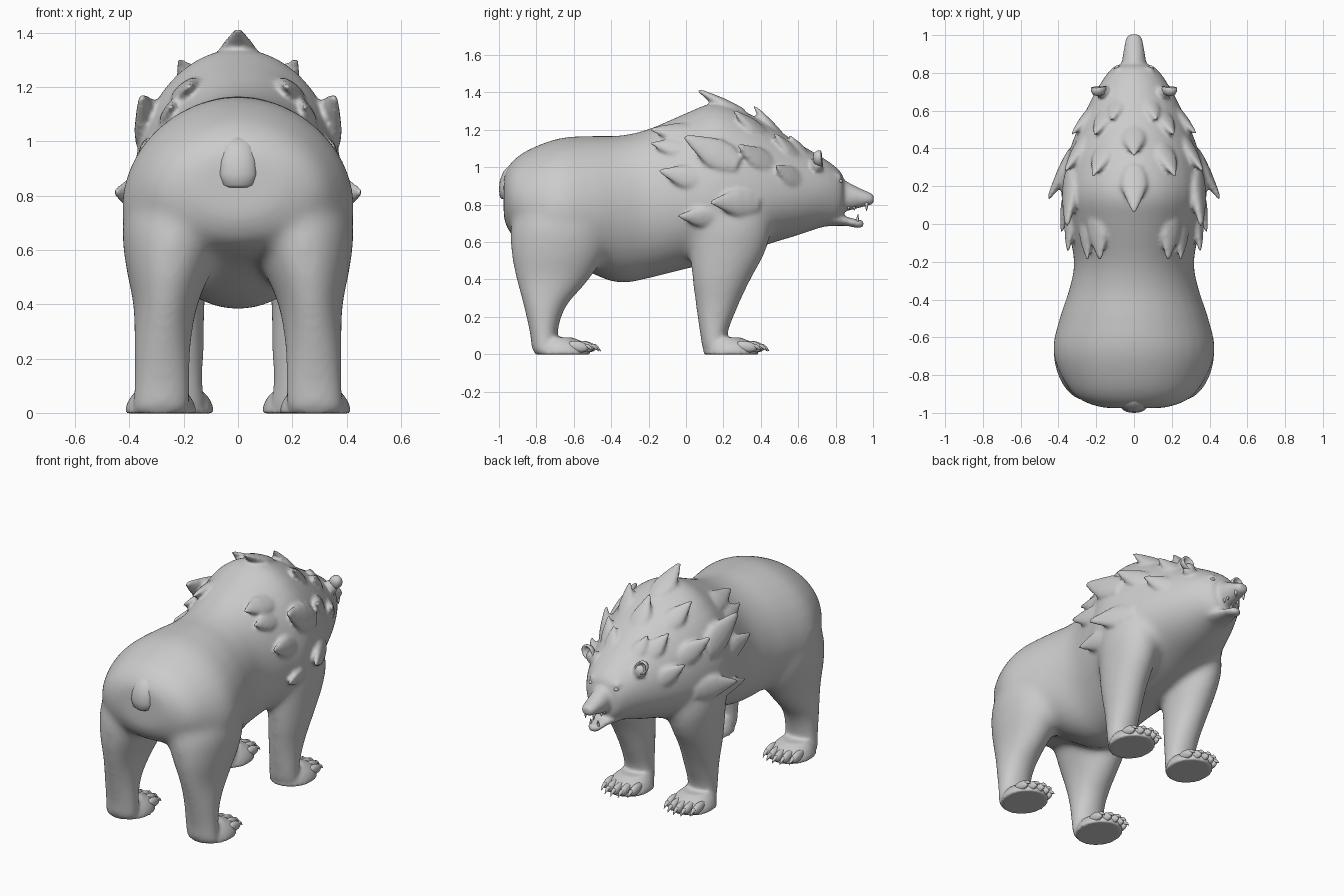
import bpy, bmesh, math
from mathutils import Vector, Matrix
from mathutils.bvhtree import BVHTree

if "Cube" in bpy.data.objects:
    bpy.data.objects.remove(bpy.data.objects["Cube"])

X, Y, Z = Vector((1, 0, 0)), Vector((0, 1, 0)), Vector((0, 0, 1))


def spline(rows, steps):
    """Catmull-Rom interpolation of tuples."""
    out, n = [], len(rows)
    for i in range(n - 1):
        p = [rows[max(0, min(n - 1, i + k))] for k in (-1, 0, 1, 2)]
        for s in range(steps):
            t = s / steps
            out.append(tuple(0.5 * (2 * b + (c - a) * t + (2 * a - 5 * b + 4 * c - d) * t * t
                       + (3 * b - a - 3 * c + d) * t ** 3) for a, b, c, d in zip(*p)))
    return out + [rows[-1]]


def loft(bm, rings):
    """Skin rings of points and cap both ends."""
    loops = [[bm.verts.new(p) for p in r] for r in rings]
    n = len(loops[0])
    faces = [bm.faces.new((a[i], a[(i + 1) % n], b[(i + 1) % n], b[i]))
             for a, b in zip(loops, loops[1:]) for i in range(n)]
    faces += [bm.faces.new(loops[0]), bm.faces.new(loops[-1])]
    bmesh.ops.recalc_face_normals(bm, faces=faces)


def circle(n):
    return [(math.cos(math.tau * i / n), math.sin(math.tau * i / n)) for i in range(n)]


def trunk(bm, rows, steps=5, n=32):
    """Loft along y from rows of (y, half width, top, widest level, bottom)."""
    loft(bm, [[Vector((w * c, y, mid + s * ((top - mid) if s > 0 else (mid - bot))))
               for c, s in circle(n)] for y, w, top, mid, bot in spline(rows, steps)])


def column(bm, rows, side, steps=4, n=24):
    """Loft upwards from rows of (z, x, y, x radius, y radius)."""
    loft(bm, [[Vector((side * (x + rx * c), y + ry * s, z)) for c, s in circle(n)]
              for z, x, y, rx, ry in spline(rows, steps)])


def ball(bm, c, r, rot=0.0):
    m = Matrix.Translation(c) @ Matrix.Rotation(rot, 4, 'X') @ Matrix.Diagonal((*r, 1))
    bmesh.ops.create_uvsphere(bm, u_segments=16, v_segments=10, radius=1, matrix=m)


def spike(bm, base, tip, r, lift=0.0):
    """Curved cone for claws and teeth."""
    base, tip = Vector(base), Vector(tip)
    u = (tip - base).normalized().cross(X).normalized()
    loft(bm, [[base.lerp(tip, t) + Z * lift * math.sin(math.pi * t) + (X * c + u * s) * r * k
               for c, s in circle(8)] for t, k in ((0, 1), (.4, .85), (.75, .5), (1, .08))])


def finish(name, bm):
    me = bpy.data.meshes.new(name)
    bm.to_mesh(me)
    bm.free()
    for p in me.polygons:
        p.use_smooth = True
    ob = bpy.data.objects.new(name, me)
    bpy.context.collection.objects.link(ob)
    return ob


def fuse(bm, voxel, relax):
    """Merge overlapping shells into one relaxed skin."""
    ob = finish("cage", bm)
    mod = ob.modifiers.new("fuse", 'REMESH')
    mod.mode, mod.voxel_size = 'VOXEL', voxel
    mod = ob.modifiers.new("relax", 'SMOOTH')
    mod.factor, mod.iterations = .5, relax
    out = bmesh.new()
    out.from_object(ob, bpy.context.evaluated_depsgraph_get())
    bpy.data.objects.remove(ob)
    return out


# Body and legs, fused and strongly relaxed
bm = bmesh.new()
trunk(bm, [(-.975, .16, .96, .85, .72), (-.935, .28, 1.025, .82, .64), (-.85, .36, 1.09, .79, .59),
           (-.68, .43, 1.155, .75, .54), (-.5, .395, 1.168, .76, .43), (-.35, .345, 1.17, .78, .38),
           (-.2, .318, 1.205, .80, .405), (0, .357, 1.29, .82, .455), (.15, .387, 1.345, .83, .49),
           (.3, .367, 1.305, .84, .535), (.45, .322, 1.225, .85, .59), (.6, .258, 1.13, .86, .635),
           (.72, .195, 1.06, .87, .675), (.80, .142, 1.005, .87, .69), (.845, .10, .96, .86, .72)])
HIND = [(.0, .285, -.745, .112, .08), (.1, .28, -.76, .107, .074), (.25, .278, -.755, .106, .113),
        (.4, .267, -.712, .12, .197), (.55, .25, -.68, .166, .257), (.7, .225, -.665, .2, .27),
        (.85, .18, -.65, .19, .24), (1.0, .14, -.63, .12, .15)]
FORE = [(.0, .215, .165, .105, .075), (.1, .222, .148, .096, .074), (.25, .225, .165, .101, .113),
        (.4, .237, .19, .115, .158), (.55, .24, .225, .133, .203), (.7, .24, .24, .147, .215),
        (.9, .22, .22, .14, .19), (1.05, .18, .2, .1, .13)]
FEET = ((.285, -.65), (.22, .25))
for side in (1, -1):
    column(bm, HIND, side)
    column(bm, FORE, side)
bm = fuse(bm, .014, 35)
tree = BVHTree.FromBMesh(bm)

# Flat-soled feet
for side in (1, -1):
    for x, y in FEET:
        column(bm, [(-.002, x, y - .01, .132, .148), (.025, x, y - .01, .128, .146),
                    (.06, x, y - .02, .11, .13), (.09, x, y - .045, .08, .085)], side)

# Muzzle, open lower jaw, brow and ear roots
trunk(bm, [(.74, .10, .995, .88, .75), (.80, .085, .965, .865, .755), (.85, .067, .93, .845, .763),
           (.92, .055, .892, .84, .78), (.97, .046, .87, .832, .793), (.99, .04, .86, .83, .798),
           (1.003, .028, .852, .83, .808)], 4, 20)
trunk(bm, [(.70, .12, .79, .74, .68), (.79, .085, .765, .725, .685), (.86, .056, .735, .712, .685),
           (.91, .045, .722, .7, .675), (.935, .034, .718, .698, .675), (.95, .015, .712, .696, .685)], 4, 20)
for s in (1, -1):
    ball(bm, (s * .075, .80, .945), (.035, .035, .025))
    ball(bm, (s * .165, .70, 1.015), (.042, .035, .045))

# Mane tufts, swept back along the skin: (x, y, z, length, upward tilt)
TUFTS = [(.10, .60, 1.11, .12, .2), (.18, .54, 1.12, .15, .2), (.29, .55, .97, .15, .3),
         (.17, .33, 1.22, .17, .1), (.31, .37, 1.06, .18, .3), (.19, -.07, 1.19, .18, .2),
         (.28, -.10, 1.13, .15, .2), (.37, .13, 1.1, .24, .5), (.36, -.03, .96, .18, .2),
         (.40, .26, .81, .21, 0), (.38, .06, .73, .16, .1)]
for x, y, z, size, tilt in ([(0, .18, 1.33, .2, 0), (0, .43, 1.23, .17, 0)] + TUFTS
                            + [(-t[0], *t[1:]) for t in TUFTS]):
    p, n, _, _ = tree.find_nearest(Vector((x, y, z)))
    d = -Y + n * n.y + Z * tilt
    d = (d - n * n.dot(d)).normalized()
    s = n.cross(d).normalized()
    loft(bm, [[p + d * size * (t - .45) * 1.12 + n * size * h
               + s * size * w * c + n * size * k * e for c, e in circle(14)]
              for t, w, h, k in ((-.15, .2, -.12, .08), (.1, .33, -.06, .13), (.35, .36, .0, .16),
                                 (.6, .27, .09, .14), (.8, .17, .18, .10), (.92, .11, .24, .07),
                                 (1.02, .05, .27, .04))])
finish("body", fuse(bm, .011, 5))

# Teeth and eyes
bm = bmesh.new()
for s in (1, -1):
    spike(bm, (s * .03, .965, .81), (s * .028, .966, .765), .009)
    spike(bm, (s * .026, .915, .70), (s * .025, .92, .75), .009)
    for y in (.87, .90):
        spike(bm, (s * .038, y, .79), (s * .036, y, .768), .008)
finish("teeth", bm)
bm = bmesh.new()
for s in (1, -1):
    ball(bm, (s * .088, .82, .925), (.016, .02, .011))
finish("eyes", bm)

# Cupped ears
bm = bmesh.new()
for s in (1, -1):
    c, up = Vector((s * .187, .705, 1.045)), Vector((s * .62, -.1, .78)).normalized()
    out = up.cross(Y).normalized()
    fwd = out.cross(up).normalized()
    if fwd.y < 0:
        fwd = -fwd
    loft(bm, [[c + fwd * f + (out * a * .038 + up * b * .046) * k for a, b in circle(20)]
              for f, k in ((-.026, .3), (-.02, .75), (0, 1), (.018, 1), (.022, .86), (.008, .68), (-.004, .3))])
finish("ears", bm)

# Stubby tail
bm = bmesh.new()
loft(bm, [[Vector((w * c, y + .035 * e, z)) for c, e in circle(20)]
          for z, y, w in ((.83, -.95, .045), (.84, -.96, .06), (.88, -.965, .07),
                          (.93, -.96, .066), (.98, -.94, .058), (1.02, -.90, .05))])
finish("tail", bm)

# Toes and claws
toes, claws = bmesh.new(), bmesh.new()
for side in (1, -1):
    for x, y in FEET:
        for i in range(-2, 3):
            tx, ty = side * (x + i * .046), y + .11 - .01 * i * i
            ball(toes, (tx, ty, .04), (.022, .06, .03), -.15)
            spike(claws, (tx, ty + .03, .042), (tx, ty + .085, .016), .014, .012)
finish("toes", toes)
finish("claws", claws)
